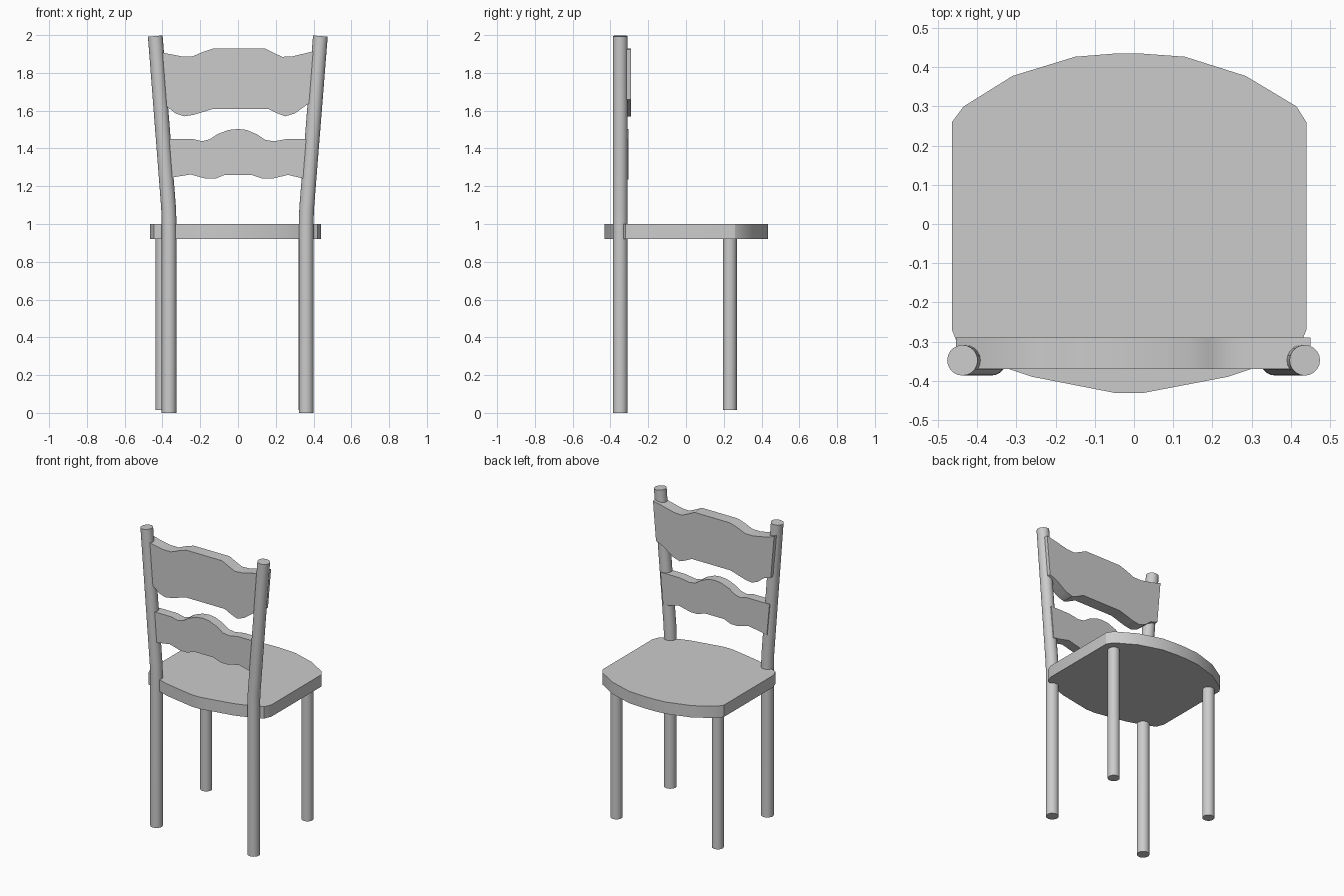
import bpy, bmesh, math
from mathutils import Vector

if "Cube" in bpy.data.objects:
    bpy.data.objects.remove(bpy.data.objects["Cube"])


def finish(name, bm):
    bmesh.ops.recalc_face_normals(bm, faces=bm.faces)
    me = bpy.data.meshes.new(name)
    bm.to_mesh(me)
    bm.free()
    ob = bpy.data.objects.new(name, me)
    bpy.context.collection.objects.link(ob)
    bpy.ops.object.select_all(action='DESELECT')
    ob.select_set(True)
    bpy.context.view_layer.objects.active = ob
    bpy.ops.object.shade_smooth_by_angle(angle=math.radians(30))
    return ob


def extrude_outline(name, points, offset):
    """Closed 3D outline pushed along an offset into a solid slab."""
    bm = bmesh.new()
    face = bm.faces.new([bm.verts.new(p) for p in points])
    res = bmesh.ops.extrude_face_region(bm, geom=[face], use_keep_orig=True)
    verts = [g for g in res["geom"] if isinstance(g, bmesh.types.BMVert)]
    bmesh.ops.translate(bm, verts=verts, vec=Vector(offset))
    return finish(name, bm)


def rod(name, path, radius, sides=20):
    """Capped round rod along a path lying in an xz plane."""
    bm = bmesh.new()
    pts = [Vector(p) for p in path]
    rings = []
    for i, p in enumerate(pts):
        a, b = pts[max(i - 1, 0)], pts[min(i + 1, len(pts) - 1)]
        d = (b - a).normalized()
        u, v = Vector((d.z, 0, -d.x)), Vector((0, 1, 0))
        angles = [2 * math.pi * k / sides for k in range(sides)]
        rings.append([bm.verts.new(p + radius * (u * math.cos(t) + v * math.sin(t)))
                      for t in angles])
    for r0, r1 in zip(rings, rings[1:]):
        for k in range(sides):
            n = (k + 1) % sides
            bm.faces.new((r0[k], r0[n], r1[n], r1[k]))
    bm.faces.new(rings[0])
    bm.faces.new(rings[-1])
    return finish(name, bm)


# Seat slab with bowed front and back edges
seat = [(-.465, .26), (-.435, .30), (-.31, .378), (-.15, .427), (-.05, .435),
        (.02, .435), (.13, .427), (.285, .378), (.415, .30), (.44, .26),
        (.44, -.27), (.42, -.32), (.30, -.37), (.24, -.39), (.02, -.432),
        (-.045, -.432), (-.26, -.39), (-.32, -.37), (-.445, -.32), (-.465, -.27)]
extrude_outline("seat", [(x, y, .92) for x, y in seat], (0, 0, .08))

# Tall posts lean outward above the seat; short legs stand on the other side
for side, x, top in (("left", -.365, -.438), ("right", .361, .436)):
    rod(side + "_back_post", [(x, -.348, 0), (x, -.348, 1.02),
                              (x + (top - x) * .04, -.348, 1.09),
                              (top, -.348, 1.995)], .039)
for side, x in (("left", -.40), ("right", .357)):
    rod(side + "_short_leg", [(x, .232, .015), (x, .232, .93)], .037)

# Wavy slats: upper edge left to right, then lower edge right to left
upper = [(-.455, 1.925), (-.39, 1.905), (-.30, 1.888), (-.24, 1.888), (-.18, 1.913),
         (-.127, 1.93), (.14, 1.93), (.19, 1.905), (.235, 1.885), (.29, 1.888),
         (.39, 1.912), (.45, 1.925),
         (.427, 1.66), (.37, 1.635), (.30, 1.585), (.25, 1.57), (.21, 1.585),
         (.16, 1.61), (-.13, 1.61), (-.235, 1.578), (-.285, 1.57), (-.33, 1.585),
         (-.38, 1.625), (-.43, 1.64)]
lower = [(-.41, 1.45), (-.24, 1.45), (-.19, 1.438), (-.15, 1.448), (-.11, 1.475),
         (-.05, 1.498), (0, 1.503), (.045, 1.498), (.1, 1.475), (.145, 1.445),
         (.19, 1.438), (.26, 1.45), (.405, 1.45),
         (.385, 1.235), (.34, 1.242), (.265, 1.26), (.18, 1.24), (.13, 1.24),
         (.07, 1.26), (-.07, 1.26), (-.12, 1.24), (-.17, 1.24), (-.25, 1.262),
         (-.34, 1.248), (-.39, 1.235)]
extrude_outline("upper_slat", [(x, -.37, z) for x, z in upper], (0, .08, 0))
extrude_outline("lower_slat", [(x, -.37, z) for x, z in lower], (0, .065, 0))
